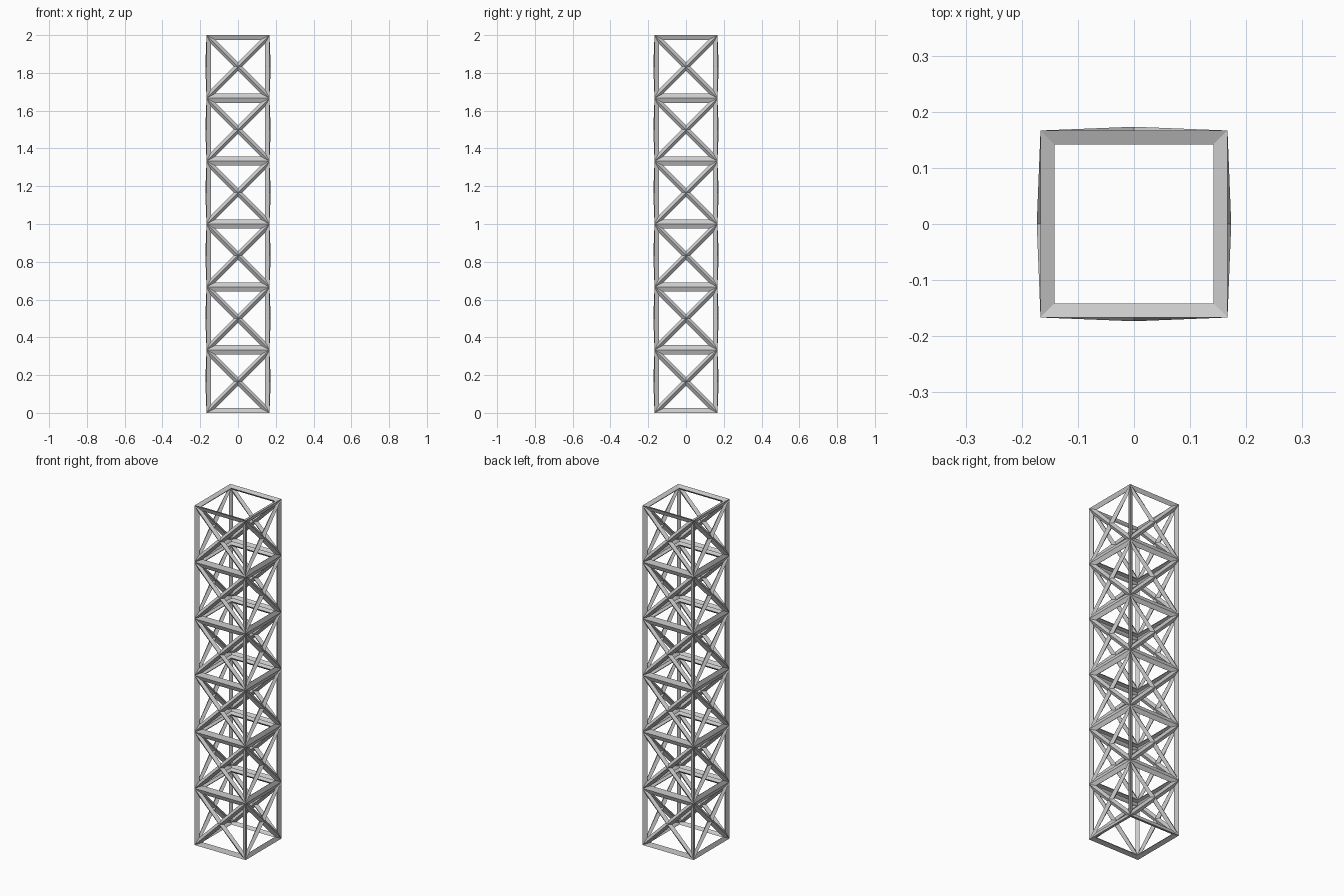
import bpy, bmesh, math
from mathutils import Matrix

if "Cube" in bpy.data.objects:
    bpy.data.objects.remove(bpy.data.objects["Cube"])

CELLS = 6
PITCH = 2.0 / CELLS
# A cube of half size 1 with 0.2 struts grows by 0.1/sqrt(3) at its corners
HALF = PITCH / 2 / (1 + 0.1 / math.sqrt(3))

# One truss cell: a cube whose four sides are split into crossing diagonals
bm = bmesh.new()
bmesh.ops.create_cube(bm, size=2 * HALF, matrix=Matrix.Translation((0, 0, PITCH / 2)))
bm.normal_update()
bmesh.ops.poke(bm, faces=[f for f in bm.faces if abs(f.normal.z) < 0.5])
bmesh.ops.recalc_face_normals(bm, faces=bm.faces[:])
mesh = bpy.data.meshes.new("truss_column")
bm.to_mesh(mesh)
bm.free()

truss = bpy.data.objects.new("truss_column", mesh)
bpy.context.collection.objects.link(truss)

# Edges become struts
wire = truss.modifiers.new("struts", 'WIREFRAME')
wire.thickness = 0.2 * HALF
wire.offset = 0
wire.use_even_offset = True
wire.use_replace = True

# Stack the cells
stack = truss.modifiers.new("stack", 'ARRAY')
stack.count = CELLS
stack.use_relative_offset = False
stack.use_constant_offset = True
stack.constant_offset_displace = (0, 0, PITCH)
